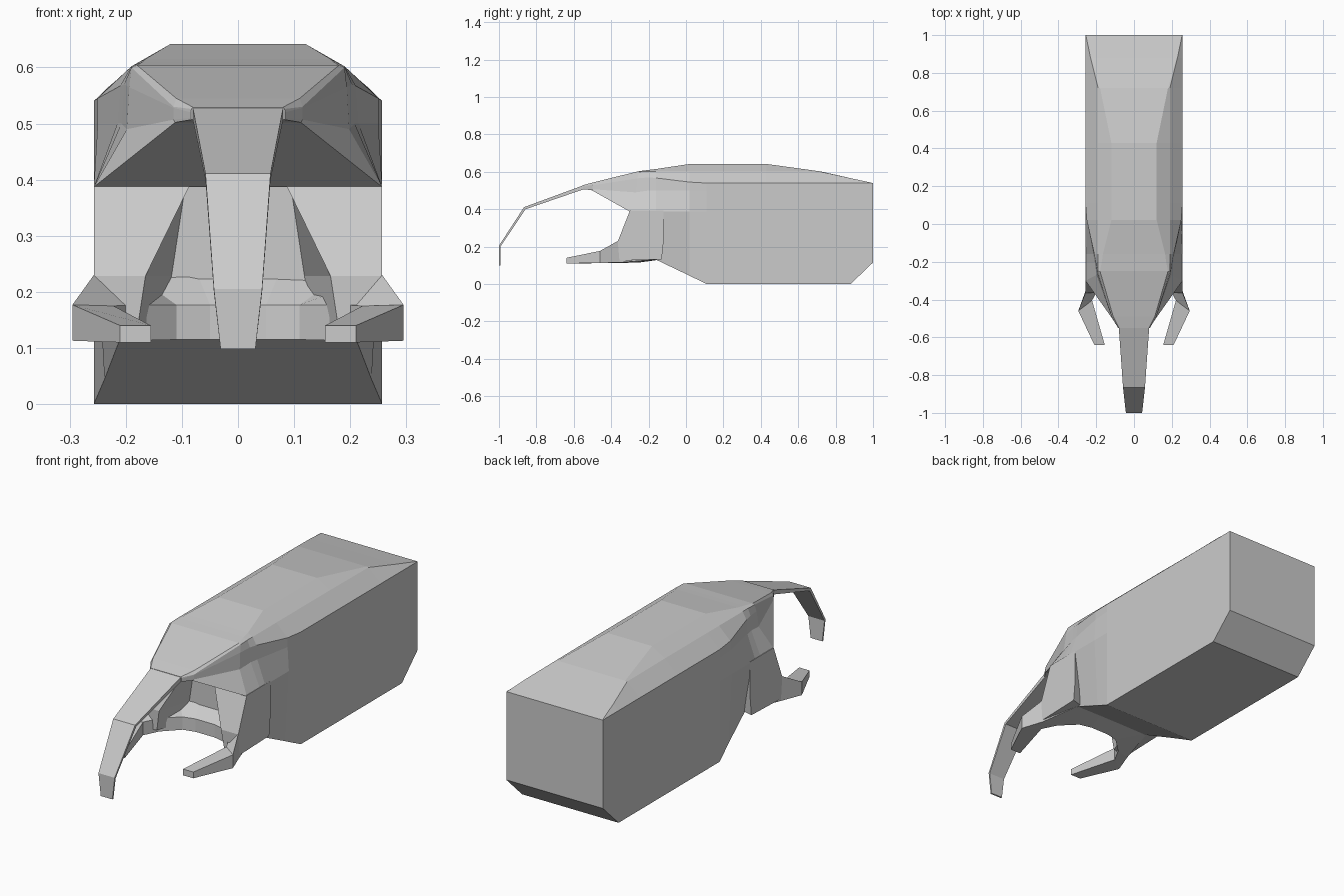
import bpy, bmesh


def loft(name, rings):
    """Skin a list of equal-length point rings and cap both ends."""
    bm = bmesh.new()
    rows = [[bm.verts.new(p) for p in ring] for ring in rings]
    n = len(rows[0])
    for r, s in zip(rows, rows[1:]):
        for i in range(n):
            j = (i + 1) % n
            bm.faces.new((r[i], r[j], s[j], s[i]))
    bm.faces.new(rows[0])
    bm.faces.new(rows[-1][::-1])
    bmesh.ops.remove_doubles(bm, verts=bm.verts, dist=0.0005)
    bmesh.ops.recalc_face_normals(bm, faces=bm.faces)
    me = bpy.data.meshes.new(name)
    bm.to_mesh(me)
    bm.free()
    ob = bpy.data.objects.new(name, me)
    bpy.context.collection.objects.link(ob)
    return ob


def flip(points):
    return [(-x, y, z) for x, y, z in points]


def whole(half):
    """Right half of a section, top to bottom, closed by its mirror image."""
    return half + flip(half)[::-1]


W = 0.257


def body_ring(y, roof, ridge, shoulder, keel):
    return whole([(*roof[:1], y, roof[1]), (ridge[0], y, ridge[1]),
                  (W, y, shoulder), (W, y, 0.50), (W, y, 0.387),
                  (W, y, keel)])


# Main body: long box with a faceted roof, narrowing behind the mouth
neck = [(0.17, -0.2, 0.61), (0.19, -0.2, 0.602), (0.203, -0.2, 0.57),
        (0.208, -0.2, 0.50), (W, -0.2, 0.387)]
loft("body", [
    body_ring(1.00, (0.25, 0.54), (0.255, 0.54), 0.54, 0.115),
    body_ring(0.88, (0.225, 0.566), (0.23, 0.566), 0.54, 0.0),
    body_ring(0.72, (0.18, 0.602), (0.19, 0.60), 0.54, 0.0),
    body_ring(0.43, (0.12, 0.642), (0.19, 0.602), 0.54, 0.0),
    body_ring(0.11, (0.12, 0.642), (0.19, 0.602), 0.54, 0.0),
    whole([(0.12, 0.02, 0.642), (0.19, 0.02, 0.602), (0.25, 0.02, 0.545),
           (0.25, 0.02, 0.50), (W, 0.02, 0.387), (0.238, 0.02, 0.044)]),
    whole([(0.165, -0.16, 0.615), (0.19, -0.16, 0.602), (0.21, -0.16, 0.567),
           (0.215, -0.16, 0.50), (W, -0.16, 0.387), (0.205, -0.16, 0.13)]),
    whole(neck + [(0.2, -0.2, 0.13)]),
])

# Hood: wedge above the mouth, its underside sloping back to the cheeks
loft("hood", [
    whole(neck),
    whole([(0.18, -0.25, 0.604), (0.19, -0.25, 0.60), (0.194, -0.26, 0.565),
           (0.198, -0.27, 0.49), (W, -0.30, 0.387)]),
    whole([(0.11, -0.49, 0.545), (0.115, -0.50, 0.53), (0.115, -0.50, 0.528),
           (0.115, -0.50, 0.507), (0.112, -0.505, 0.502)]),
    whole([(0.08, -0.55, 0.529), (0.083, -0.55, 0.526), (0.084, -0.55, 0.52),
           (0.084, -0.55, 0.51), (0.083, -0.55, 0.507)]),
])

# Upper fang: thin strip curving forward and down
loft("upper_fang", [
    [(w, y0, z0), (w, y1, z1), (-w, y1, z1), (-w, y0, z0)]
    for w, y0, z0, y1, z1 in [
        (0.081, -0.54, 0.531, -0.54, 0.509),
        (0.058, -0.866, 0.411, -0.858, 0.400),
        (0.043, -1.0, 0.205, -0.992, 0.200),
        (0.031, -1.0, 0.098, -0.992, 0.098)]])

# Cheeks: solid walls either side of the recessed mouth
for side in ("right", "left"):
    rings = [
        [(0.085, -0.30, 0.392), (W, -0.30, 0.392),
         (W, -0.12, 0.392), (0.085, -0.17, 0.392)],
        [(0.165, -0.365, 0.228), (W, -0.365, 0.228),
         (W, -0.12, 0.228), (0.11, -0.17, 0.228)],
        [(0.18, -0.36, 0.13), (W, -0.365, 0.125),
         (W, -0.13, 0.132), (0.11, -0.17, 0.13)]]
    if side == "left":
        rings = [flip(r) for r in rings]
    loft(side + "_cheek", rings)

# Lower jaw: U-shaped rim with two pincers
half_jaw = [
    [(0.21, -0.64, 0.11), (0.21, -0.64, 0.14),
     (0.155, -0.64, 0.14), (0.155, -0.64, 0.11)],
    [(0.295, -0.46, 0.113), (0.295, -0.46, 0.177),
     (0.222, -0.405, 0.175), (0.222, -0.405, 0.112)],
    [(W, -0.355, 0.115), (W, -0.365, 0.23),
     (0.185, -0.335, 0.177), (0.185, -0.335, 0.113)],
    [(0.205, -0.15, 0.132), (0.205, -0.17, 0.245),
     (0.11, -0.265, 0.177), (0.11, -0.265, 0.115)],
    [(0.08, -0.13, 0.132), (0.08, -0.17, 0.25),
     (0.05, -0.25, 0.177), (0.05, -0.25, 0.115)],
]
loft("lower_jaw", half_jaw + [flip(r) for r in half_jaw[::-1]])
